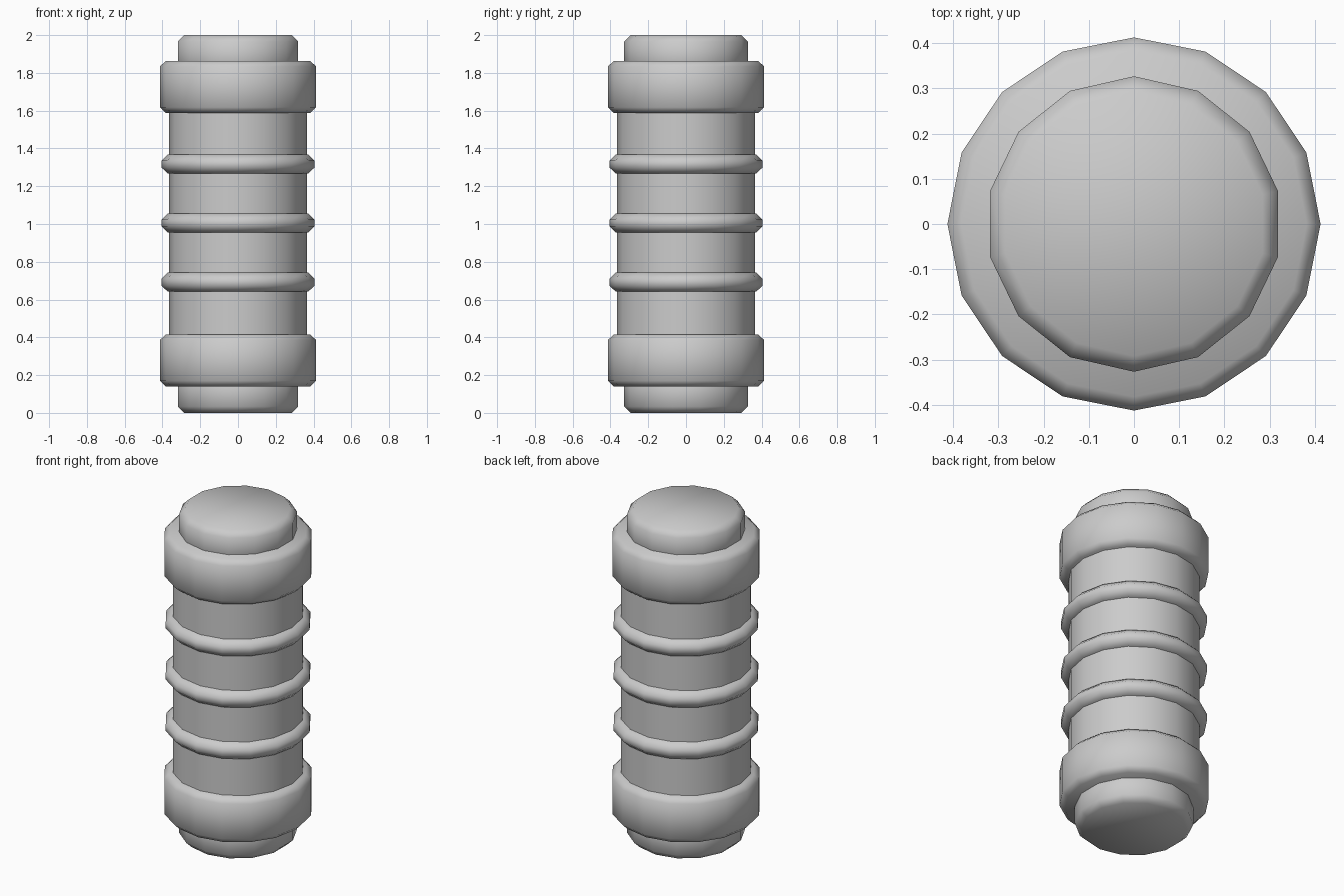
import bpy

if "Cube" in bpy.data.objects:
    bpy.data.objects.remove(bpy.data.objects["Cube"])


def drum(name, radius, z0, z1, sides=16, bevel=0.0):
    """Upright smooth-shaded cylinder with chamfered rims."""
    bpy.ops.mesh.primitive_cylinder_add(
        vertices=sides, radius=radius, depth=z1 - z0, location=(0, 0, (z0 + z1) / 2))
    ob = bpy.context.object
    ob.name = name
    if bevel:
        mod = ob.modifiers.new("rim_chamfer", 'BEVEL')
        mod.width = bevel
        mod.segments = 1
        mod.limit_method = 'ANGLE'
        mod.angle_limit = 0.8
        bpy.ops.object.shade_smooth()
    else:
        bpy.ops.object.shade_smooth_by_angle()
    return ob


# Main barrel, its ends hidden inside the collars
drum("barrel", 0.364, 0.3, 1.7)

# Three thin ribs around the barrel
for i, z in enumerate((0.692, 1.005, 1.317)):
    drum(f"rib_{i + 1}", 0.405, z - 0.05, z + 0.05, bevel=0.032)

# Wide collars at both ends
drum("lower_collar", 0.413, 0.14, 0.416, bevel=0.03)
drum("upper_collar", 0.413, 1.588, 1.864, bevel=0.03)

# Fourteen-sided end caps, sunk into the collars
drum("bottom_cap", 0.327, 0.0, 0.22, sides=14, bevel=0.034)
drum("top_cap", 0.327, 1.78, 2.0, sides=14, bevel=0.034)
